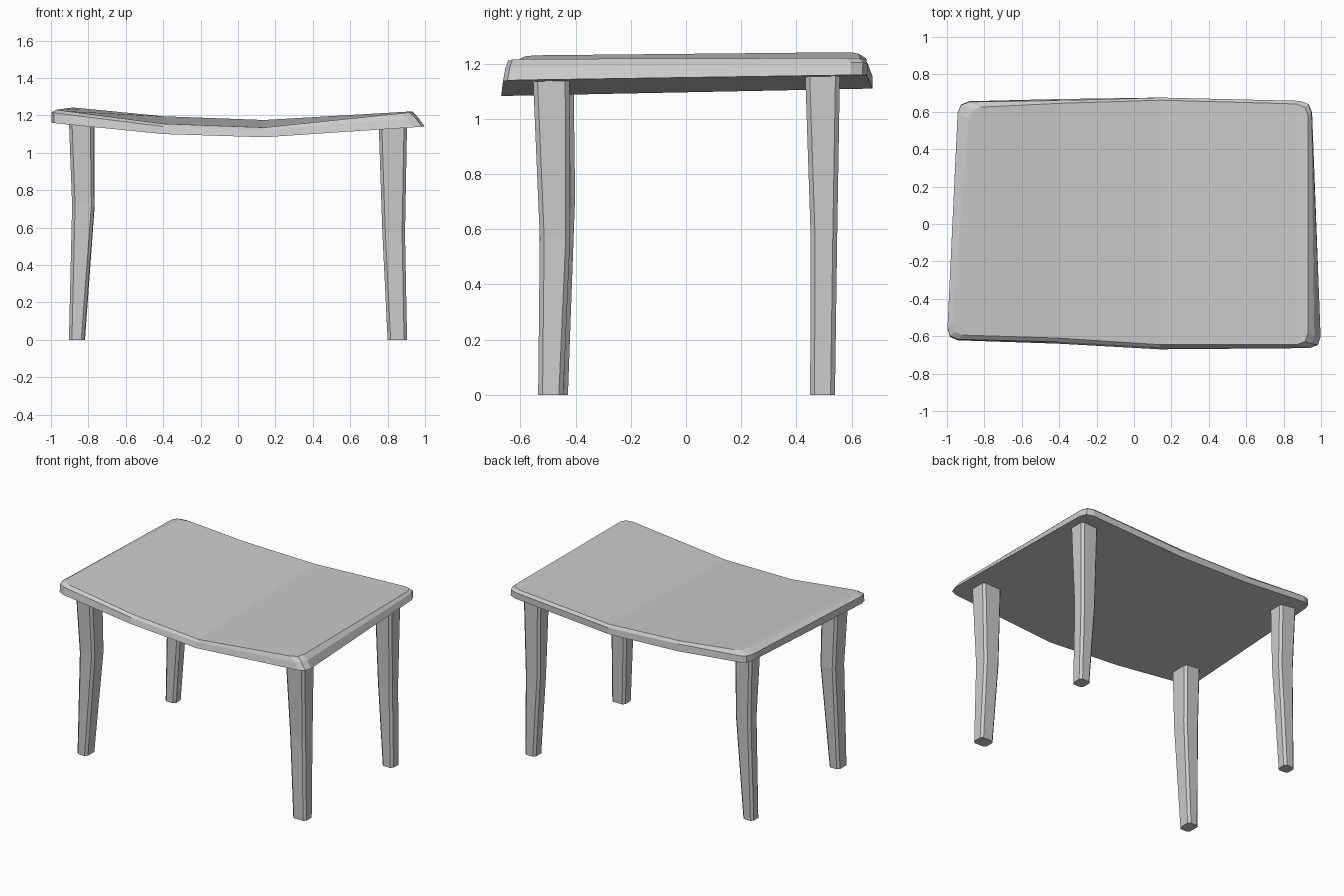
import bpy
from mathutils import Vector

if "Cube" in bpy.data.objects:
    bpy.data.objects.remove(bpy.data.objects["Cube"])


def make_object(name, verts, faces):
    mesh = bpy.data.meshes.new(name)
    mesh.from_pydata(verts, [], faces)
    mesh.update()
    obj = bpy.data.objects.new(name, mesh)
    bpy.context.collection.objects.link(obj)
    return obj


def rounded_outline(points, radius):
    """Outline through the points; points 0, 3, 4 and 7 become rounded corners."""
    pts = [Vector(p) for p in points]
    out = []
    for i, p in enumerate(pts):
        if i in (0, 3, 4, 7):
            a = (pts[i - 1] - p).normalized() * radius
            b = (pts[(i + 1) % 8] - p).normalized() * radius
            out += [p + a, p + (a + b) * 0.27, p + b]
        else:
            out.append(p)
    return out


def bridge(rings, n):
    return [(r * n + i, r * n + (i + 1) % n, (r + 1) * n + (i + 1) % n, (r + 1) * n + i)
            for r in range(rings - 1) for i in range(n)]


# Table top: sagging slab, underside rim, side rim and bevelled upper rim
rims = [
    [(-1.0, -.62, 1.16), (-.4, -.64, 1.10), (.14, -.67, 1.083), (1.0, -.663, 1.14),
     (.95, .655, 1.16), (.14, .676, 1.11), (-.4, .668, 1.13), (-.94, .655, 1.18)],
    [(-1.0, -.615, 1.215), (-.4, -.63, 1.14), (.14, -.658, 1.12), (.965, -.655, 1.187),
     (.947, .657, 1.205), (.14, .676, 1.155), (-.4, .66, 1.178), (-.94, .652, 1.225)],
    [(-.975, -.592, 1.23), (-.4, -.61, 1.155), (.14, -.645, 1.135), (.93, -.645, 1.217),
     (.93, .64, 1.221), (.14, .662, 1.175), (-.4, .645, 1.195), (-.88, .622, 1.242)],
]
verts = [v for rim in rims for v in rounded_outline(rim, 0.06)]
n = 16
faces = bridge(3, n)
for i in range(7):
    quad = (i, i + 1, 14 - i, 15 - i)
    faces.append(tuple(reversed(quad)))
    faces.append(tuple(2 * n + k for k in quad))
make_object("table_top", verts, faces)


def leg(name, sections, chamfer=0.016):
    """Bent, tapered square leg with chamfered edges; sections are z, x0, x1, y0, y1."""
    c = chamfer
    v = []
    for z, x0, x1, y0, y1 in sections:
        v += [(x0 + c, y0, z), (x1 - c, y0, z), (x1, y0 + c, z), (x1, y1 - c, z),
              (x1 - c, y1, z), (x0 + c, y1, z), (x0, y1 - c, z), (x0, y0 + c, z)]
    last = 8 * (len(sections) - 1)
    f = bridge(len(sections), 8)
    f += [tuple(reversed(range(8))), tuple(range(last, last + 8))]
    make_object(name, v, f)


# Legs
leg("front_left_leg", [(0, -.904, -.822, -.532, -.428), (.72, -.887, -.768, -.53, -.402),
                       (1.17, -.904, -.774, -.552, -.408)])
leg("front_right_leg", [(0, .80, .904, -.536, -.445), (.57, .772, .893, -.53, -.42),
                        (1.16, .752, .904, -.555, -.422)])
leg("back_right_leg", [(0, .815, .9, .45, .54), (.57, .776, .89, .452, .548),
                       (1.17, .765, .9, .432, .558)])
leg("back_left_leg", [(0, -.9, -.818, .455, .538), (.72, -.884, -.766, .452, .548),
                      (1.19, -.9, -.768, .434, .556)])
